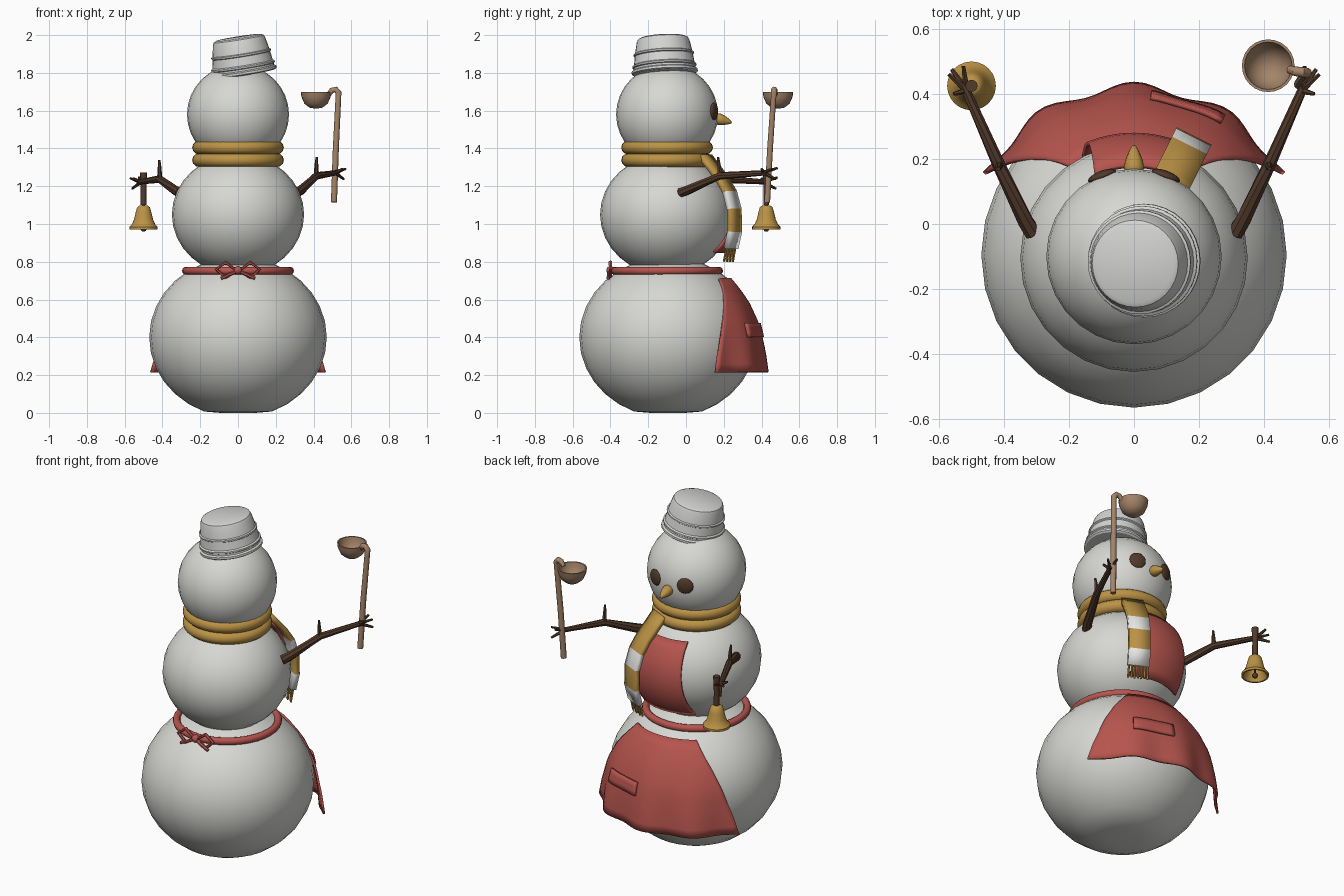
import bpy, bmesh, math
from mathutils import Vector

if "Cube" in bpy.data.objects:
    bpy.data.objects.remove(bpy.data.objects["Cube"])


def mat(name, r, g, b):
    m = bpy.data.materials.new(name)
    m.diffuse_color = (r, g, b, 1)
    m.use_nodes = True
    m.node_tree.nodes["Principled BSDF"].inputs["Base Color"].default_value = m.diffuse_color
    return m


SNOW = mat("snow", 0.68, 0.68, 0.65)
METAL = mat("pale metal", 0.66, 0.66, 0.65)
GOLD = mat("mustard", 0.50, 0.29, 0.06)
WHITE = mat("white wool", 0.80, 0.80, 0.79)
RED = mat("apron red", 0.47, 0.09, 0.075)
BROWN = mat("dark bark", 0.085, 0.042, 0.024)
TAN = mat("light wood", 0.37, 0.23, 0.14)


def finish(name, bm, material, angle=40):
    bmesh.ops.remove_doubles(bm, verts=bm.verts, dist=1e-5)
    bmesh.ops.recalc_face_normals(bm, faces=bm.faces)
    me = bpy.data.meshes.new(name)
    bm.to_mesh(me)
    bm.free()
    ob = bpy.data.objects.new(name, me)
    bpy.context.collection.objects.link(ob)
    me.materials.append(material)
    bpy.ops.object.select_all(action='DESELECT')
    bpy.context.view_layer.objects.active = ob
    ob.select_set(True)
    bpy.ops.object.shade_smooth_by_angle(angle=math.radians(angle))
    return ob


def grid(rows, closed=False):
    """bmesh skin over equal-length rows of points"""
    bm = bmesh.new()
    vs = [[bm.verts.new(p) for p in row] for row in rows]
    n = len(vs[0])
    for a, b in zip(vs, vs[1:]):
        for i in range(n if closed else n - 1):
            j = (i + 1) % n
            bm.faces.new((a[i], a[j], b[j], b[i]))
    return bm


def lathe(name, profile, material, loc, rot=(0, 0, 0), n=28, angle=40):
    ts = [2 * math.pi * i / n for i in range(n)]
    rows = [[(r * math.cos(t), r * math.sin(t), z) for t in ts] for r, z in profile]
    ob = finish(name, grid(rows, True), material, angle)
    ob.location, ob.rotation_euler = loc, [math.radians(a) for a in rot]
    return ob


def ball(name, c, r, rz, material, n=28, floor=None, rot=(0, 0, 0)):
    prof = [(r * math.sin(math.pi * i / 16), -rz * math.cos(math.pi * i / 16)) for i in range(17)]
    if floor is not None:
        prof = [(p, max(z, floor)) for p, z in prof]
    return lathe(name, prof, material, c, rot, n)


def ring(name, c, R, rx, rz, material):
    prof = [(R + rx * math.cos(t * math.pi / 6), rz * math.sin(t * math.pi / 6)) for t in range(13)]
    return lathe(name, prof, material, c, n=36)


def tube(name, pts, radii, material, n=8, closed=False):
    """round bar along a path; radii is one number or one per point"""
    pts = [Vector(p) for p in pts]
    if not isinstance(radii, (list, tuple)):
        radii = [radii] * len(pts)
    rows = []
    for i, p in enumerate(pts):
        if closed:
            d = pts[(i + 1) % len(pts)] - pts[i - 1]
        else:
            d = pts[min(i + 1, len(pts) - 1)] - pts[max(i - 1, 0)]
        u = d.cross(Vector((0, 1, 0.13))).normalized()
        v = d.normalized().cross(u)
        rows.append([p + radii[i] * (u * math.cos(t) + v * math.sin(t))
                     for t in (2 * math.pi * k / n for k in range(n))])
    if closed:
        rows.append(rows[0])
    else:
        rows = [[pts[0]] * n] + rows + [[pts[-1]] * n]
    return finish(name, grid(rows, True), material)


def solidify(ob, t):
    m = ob.modifiers.new("thickness", 'SOLIDIFY')
    m.thickness, m.offset = t, 0


def interp(table, z):
    for a, b in zip(table, table[1:]):
        if a[0] >= z >= b[0]:
            f = (a[0] - z) / (a[0] - b[0])
            return [p + f * (q - p) for p, q in zip(a, b)]
    return table[-1]


CY = -0.1  # axis of the body
# snow body
ball("lower_snowball", (0, -0.095, 0.40), 0.47, 0.425, SNOW, floor=-0.40)
ball("middle_snowball", (0, -0.105, 1.05), 0.35, 0.32, SNOW)
ball("head", (0, CY, 1.58), 0.27, 0.265, SNOW)

# upturned bucket hat with hoops
lathe("bucket_hat", [(0, 0), (.165, 0), (.175, .006), (.175, .018), (.164, .024), (.164, .034),
                     (.170, .038), (.170, .046), (.161, .052), (.154, .098), (.160, .102), (.160, .110),
                     (.152, .114), (.140, .175), (.134, .188), (.120, .195), (0, .195)],
      METAL, (0.033, -0.112, 1.795), (3, -9, 0), 32, 30)

# face
for s in (-1, 1):
    ball("eye", (s * 0.098, 0.148, 1.597), 0.046, 0.016, BROWN, 16, rot=(-90, 0, -s * 21))
lathe("carrot_nose", [(0, 0), (.024, .005), (.031, .025), (.027, .05), (.015, .08), (.006, .095), (0, .098)],
      GOLD, (0, 0.148, 1.562), (-105, 0, 0), 12, 60)

# scarf wraps
ring("scarf_upper_wrap", (0, CY, 1.405), 0.203, 0.040, 0.037, GOLD)
ring("scarf_lower_wrap", (0, CY, 1.338), 0.203, 0.040, 0.037, GOLD)

# hanging striped scarf end: z, distance from axis
TAIL = [(1.36, .225), (1.30, .275), (1.24, .325), (1.17, .37), (1.08, .397), (.96, .400), (.87, .378)]
az = math.radians(26.5)
out, side = Vector((math.sin(az), math.cos(az), 0)), Vector((math.cos(az), -math.sin(az), 0))


def tail_pt(z, r, w):
    return Vector((0, CY, z)) + out * r + side * w


tail = finish("scarf_tail", grid([[tail_pt(z, r, w) for w in (-.06, 0, .06)] for z, r in TAIL]), GOLD)
tail.data.materials.append(WHITE)
for p in tail.data.polygons:
    z = p.center.z
    p.material_index = int(1.08 < z < 1.17 or z < .96)
solidify(tail, 0.028)
for i in range(7):
    w = -.052 + i * .0173
    tube("scarf_fringe", [tail_pt(.875, .378, w), tail_pt(.80, .362 + .006 * (i % 2), w * 1.05)], .006, GOLD, 6)


# apron: curved cloth panels round the body axis
def panel(name, zs, shape, thick, cols=20):
    rows = []
    for z in zs:
        row = []
        for i in range(cols + 1):
            r, a0, a1, wave = shape(z)
            a = a0 + (a1 - a0) * i / cols
            r += wave * math.cos(a * 11)
            row.append((r * math.sin(a), CY + r * math.cos(a), z))
        rows.append(row)
    ob = finish(name, grid(rows), RED)
    solidify(ob, thick)
    return ob


def bib(z):
    r = 0.35 * math.sqrt(1 - ((z - 1.05) / 0.32) ** 2) + 0.024
    h = math.asin((0.12 + (1.27 - z) * 0.107) / r)
    return r, -h, h, 0


# z, radius, half angle in degrees, ripple
SKIRT = [(.71, .335, 35, 0), (.64, .392, 41, 0), (.575, .432, 46, .002), (.47, .478, 52, .004),
         (.415, .490, 54, .006), (.32, .507, 58, .010), (.215, .518, 61, .014)]


def skirt(z):
    _, r, h, w = interp(SKIRT, z)
    return r, -math.radians(h), math.radians(h), w


def pocket(z):
    return interp(SKIRT, z)[1] + 0.014, math.radians(6), math.radians(33), interp(SKIRT, z)[3]


panel("apron_bib", [1.27 - .042 * i for i in range(11)], bib, 0.014)
panel("apron_skirt", [.71 - .045 * i for i in range(12)], skirt, 0.012, 36)
panel("apron_pocket", [.475, .45, .425, .40], pocket, 0.014, 10)
ring("apron_waistband", (0, CY, 0.752), 0.276, 0.020, 0.021, RED)

# bow tied behind
ball("bow_knot", (0, -0.40, 0.755), 0.022, 0.022, RED, 12)
for s in (-1, 1):
    tube("bow_loop", [(s * x, -0.40, z) for x, z in
                      ((.01, .755), (.065, .797), (.115, .76), (.065, .715))], .010, RED, 6, True)
    tube("bow_tail", [(s * .005, -.40, .75), (s * .04, -.41, .735), (s * .09, -.412, .712)], .009, RED, 6)

# branch arms: shared layout, mirrored with a small height change
for s, elbow, tip in ((1, 1.255, 1.272), (-1, 1.238, 1.222)):
    E, T = Vector((s * .415, .18, elbow)), Vector((s * .525, .43, tip))
    tube("arm_branch", [(s * .31, -.03, 1.165), (s * .335, .01, 1.18), E, T], [.026, .025, .020, .014], BROWN)
    tube("arm_twig", [E, E + Vector((0, -.005, .06)), E + Vector((s * .002, -.01, .10))],
         [.014, .010, .006], BROWN, 6)
    for dx, dy, dz in ((.045, .03, .02), (.035, .045, -.035), (.0, .055, .025), (.03, -.03, .02)):
        tube("twig_finger", [T - Vector((s * .01, .02, 0)), T + Vector((s * dx, dy, dz))], [.011, .006], BROWN, 6)

# ladle
tube("ladle_handle", [(.508, .43, 1.115), (.518, .445, 1.40), (.531, .463, 1.665), (.532, .465, 1.695),
                      (.518, .467, 1.712), (.497, .470, 1.708), (.480, .475, 1.685)],
     [.016, .016, .015, .016, .016, .015, .013], TAN, 10)
lathe("ladle_bowl", [(0, -.09), (.035, -.084), (.062, -.062), (.077, -.028), (.081, 0), (.073, 0),
                     (.068, -.025), (.054, -.053), (.03, -.073), (0, -.079)],
      TAN, (.413, .487, 1.70), n=24)

# hand bell
B = Vector((-.50, .425, 0))
tube("bell_handle", [B + Vector((0, 0, 1.10)), B + Vector((0, 0, 1.18)), B + Vector((0, 0, 1.272))],
     [.016, .015, .019], BROWN, 10)
lathe("bell", [(0, 1.10), (.022, 1.098), (.034, 1.088), (.042, 1.06), (.050, 1.025), (.062, .998), (.075, .985),
               (.075, .972), (.066, .972), (.054, .998), (.042, 1.025), (.034, 1.06), (0, 1.085)],
      GOLD, B, n=24)
tube("clapper_rod", [B + Vector((0, 0, 1.08)), B + Vector((0, 0, .98))], .005, BROWN, 6)
ball("bell_clapper", B + Vector((0, 0, .975)), .016, .016, BROWN, 10)
